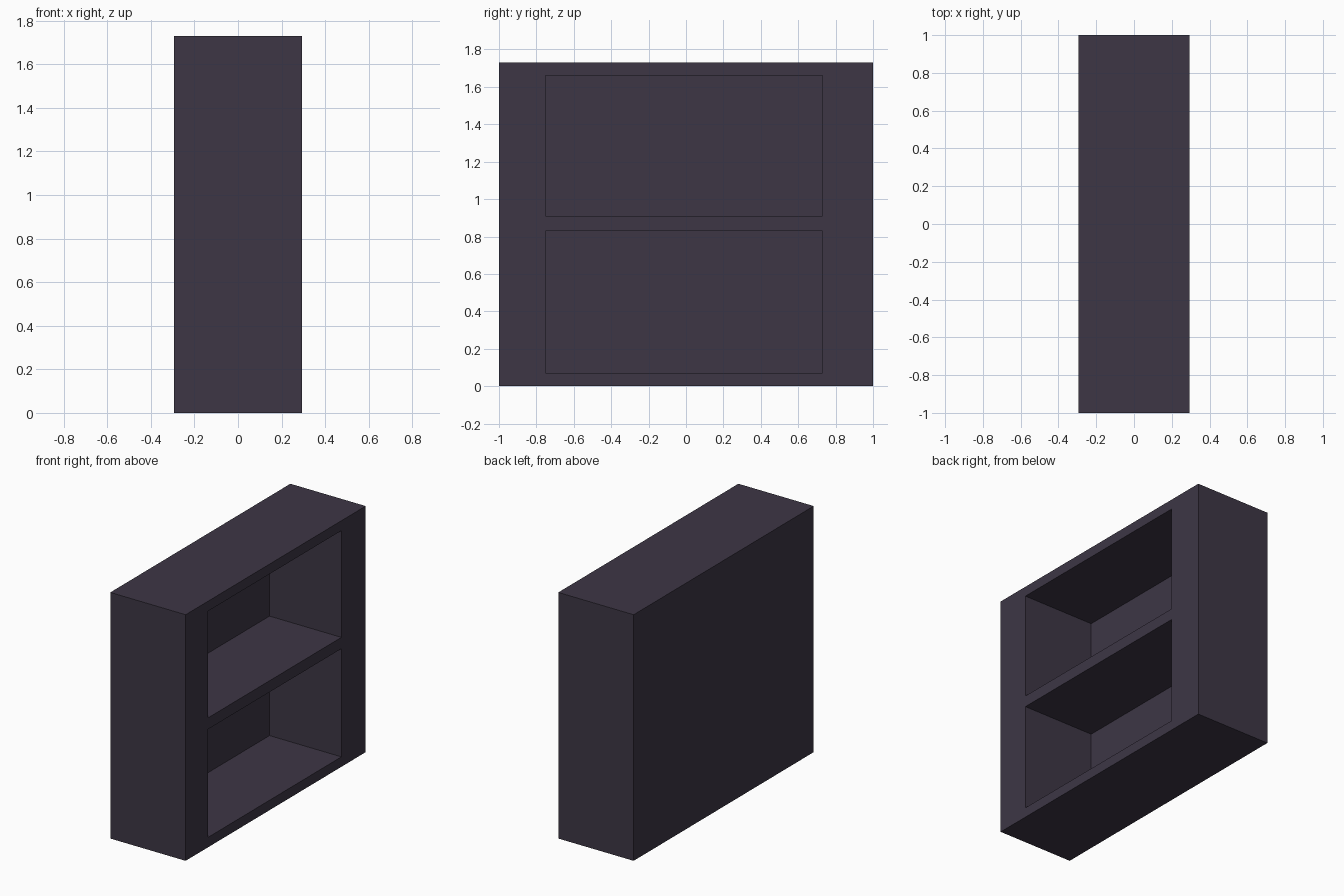
import bpy

default = bpy.data.objects.get("Cube")
if default:
    bpy.data.objects.remove(default, do_unlink=True)

WIDTH, DEPTH, HEIGHT = 0.586, 2.0, 1.73
BACK_THICKNESS = 0.027
OPENING_Y = (-0.75, 0.73)
OPENINGS_Z = [(0.07, 0.83), (0.91, 1.66)]

# Dark plum finish
plum = bpy.data.materials.new("dark_plum")
plum.use_nodes = True
colour = (0.047, 0.037, 0.060, 1)
plum.diffuse_color = colour
plum.node_tree.nodes["Principled BSDF"].inputs["Base Color"].default_value = colour


def box(name, x, y, z):
    """Box spanning the given (low, high) ranges."""
    spans = (x, y, z)
    bpy.ops.mesh.primitive_cube_add(size=1, location=[(a + b) / 2 for a, b in spans])
    obj = bpy.context.object
    obj.name = name
    obj.scale = [b - a for a, b in spans]
    bpy.ops.object.transform_apply(location=True, rotation=False, scale=True)
    obj.data.materials.append(plum)
    return obj


# Solid cabinet body
half = WIDTH / 2
cabinet = box("shelf_cabinet", (-half, half), (-DEPTH / 2, DEPTH / 2), (0, HEIGHT))

# Two open compartments, leaving a thin back panel and a middle shelf
for z in OPENINGS_Z:
    cutter = box("compartment_cutter", (BACK_THICKNESS - half, half + 0.1), OPENING_Y, z)
    cutter.hide_render = True
    bpy.context.view_layer.objects.active = cabinet
    cut = cabinet.modifiers.new("compartment", "BOOLEAN")
    cut.operation = "DIFFERENCE"
    cut.solver = "EXACT"
    cut.object = cutter
    bpy.ops.object.modifier_apply(modifier=cut.name)
    bpy.data.objects.remove(cutter, do_unlink=True)
